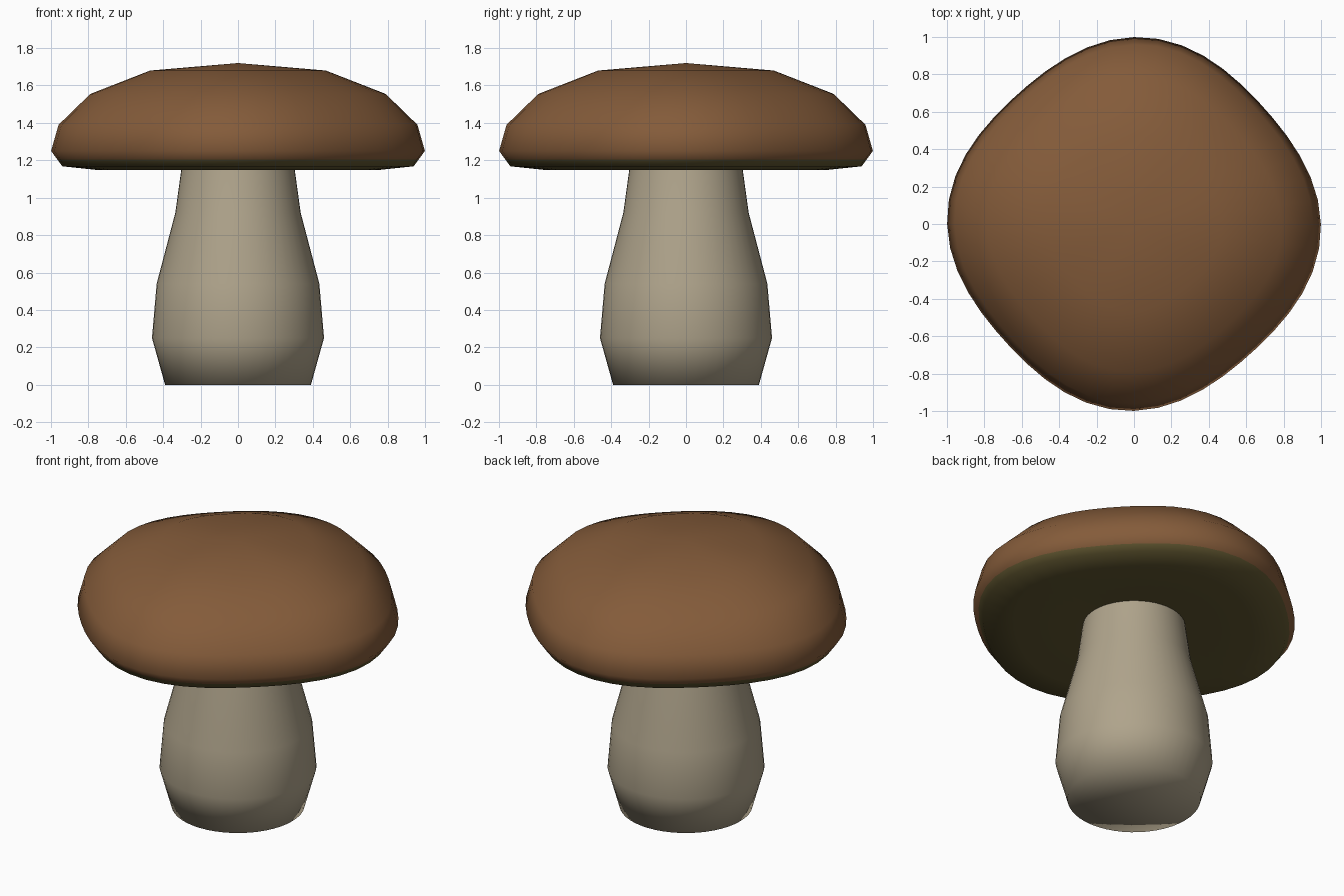
import bpy, math

if "Cube" in bpy.data.objects:
    bpy.data.objects.remove(bpy.data.objects["Cube"])

SEG = 48


def material(name, rgb):
    m = bpy.data.materials.new(name)
    m.diffuse_color = (*rgb, 1)
    m.use_nodes = True
    m.node_tree.nodes["Principled BSDF"].inputs["Base Color"].default_value = m.diffuse_color
    return m


def lathe(name, profile, mats, mat_of_band, wobble=0.0):
    """Revolve (radius, z) points; radius 0 at an end makes a pole."""
    verts, faces, bands, rings = [], [], [], []
    for r, z in profile:
        if r == 0:
            rings.append([len(verts)] * SEG)
            verts.append((0, 0, z))
            continue
        rings.append(list(range(len(verts), len(verts) + SEG)))
        for i in range(SEG):
            a = math.tau * i / SEG
            k = (1 + wobble * math.cos(4 * (a + math.radians(3)))) / (1 + wobble)
            verts.append((r * k * math.cos(a), r * k * math.sin(a), z))
    for b in range(len(rings) - 1):
        lo, hi = rings[b], rings[b + 1]
        for i in range(SEG):
            j = (i + 1) % SEG
            faces.append(tuple(dict.fromkeys((lo[i], lo[j], hi[j], hi[i]))))
            bands.append(mat_of_band(b))
    me = bpy.data.meshes.new(name)
    me.from_pydata(verts, [], faces)
    for m in mats:
        me.materials.append(m)
    for p, b in zip(me.polygons, bands):
        p.material_index = b
        p.use_smooth = True
    me.update()
    ob = bpy.data.objects.new(name, me)
    bpy.context.collection.objects.link(ob)
    return ob


brown = material("cap_brown", (0.23, 0.105, 0.042))
olive = material("pore_olive", (0.12, 0.095, 0.03))
cream = material("stem_cream", (0.43, 0.37, 0.26))

# stem: swollen foot narrowing up into the cap
lathe("stem", [(0, 0), (0.39, 0), (0.46, 0.25), (0.435, 0.54),
               (0.335, 0.92), (0.302, 1.16), (0.295, 1.2)],
      [cream], lambda b: 0)

# cap: olive underside, brown dome, gently four-lobed outline
lathe("cap", [(0, 1.18), (0.3, 1.17), (0.74, 1.147), (0.94, 1.168),
              (0.967, 1.205), (1.0, 1.25), (0.96, 1.39), (0.79, 1.555),
              (0.47, 1.68), (0, 1.72)],
      [olive, brown], lambda b: 0 if b < 4 else 1, wobble=0.035)
